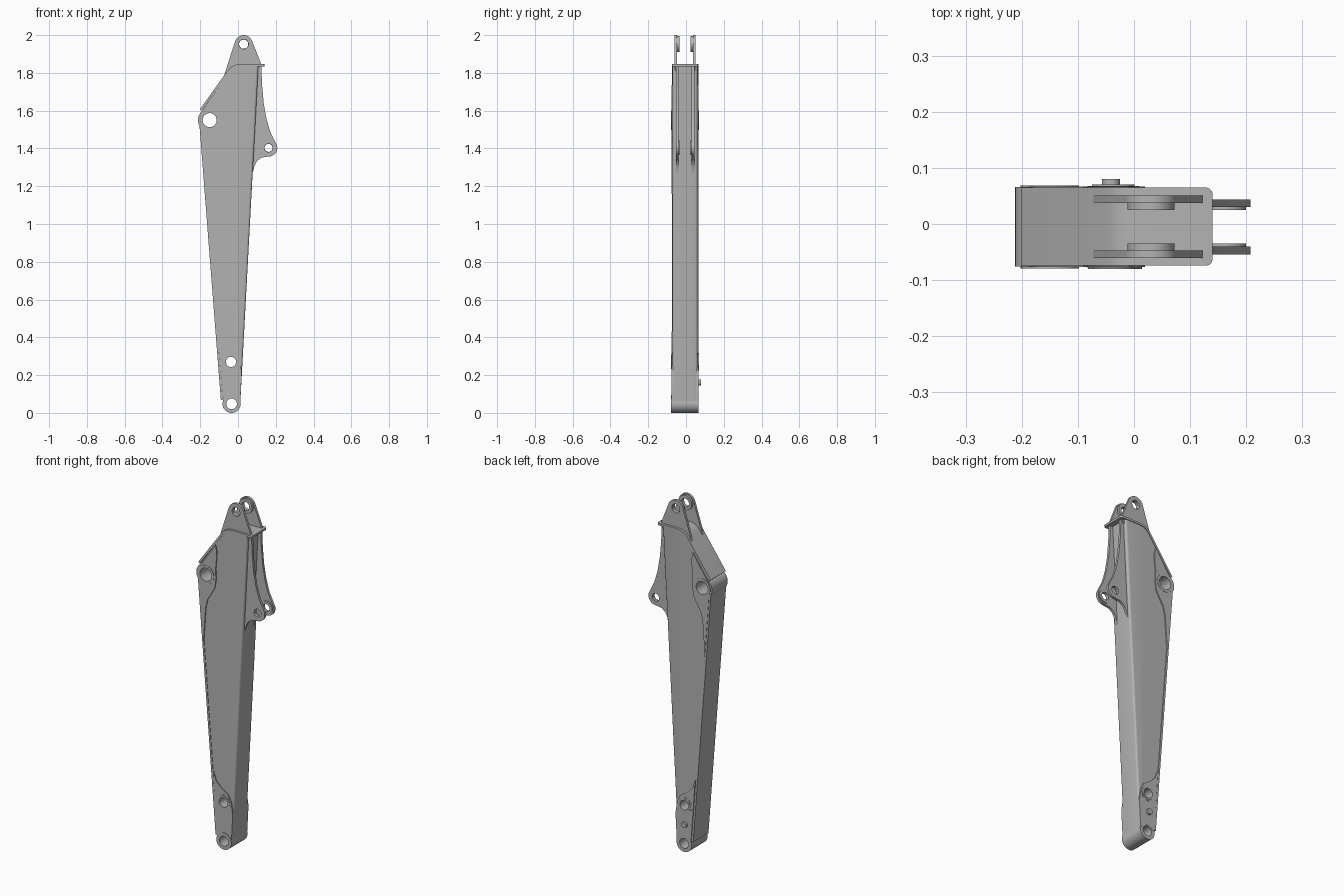
import bpy, bmesh
from math import cos, sin, pi, radians
from mathutils import Vector

if "Cube" in bpy.data.objects:
    bpy.data.objects.remove(bpy.data.objects["Cube"])

steel = bpy.data.materials.new("plain_grey_steel")
steel.use_nodes = True
grey = (0.45, 0.45, 0.45, 1)
steel.diffuse_color = grey
steel.node_tree.nodes["Principled BSDF"].inputs["Base Color"].default_value = grey


def arc(x, z, r, start, end, n=16):
    """Points along an arc in the x-z plane, angles in degrees."""
    angles = [radians(start + (end - start) * i / n) for i in range(n + 1)]
    return [(x + r * cos(a), z + r * sin(a)) for a in angles]


def circle(x, z, r, n=40):
    return arc(x, z, r, 0, 360, n)[:-1]


def strip(line, thick):
    """Outline of a bent plate lying to the left of a line."""
    pts = [Vector(p) for p in line]
    outer = []
    for i, p in enumerate(pts):
        d = (pts[min(i + 1, len(pts) - 1)] - pts[max(i - 1, 0)]).normalized()
        outer.append(p + Vector((-d.y, d.x)) * thick)
    return pts + outer[::-1]


def prism(name, outline, y0, y1, holes=(), round_if=None, radius=0.012):
    """Extrude an x-z outline across y, round chosen edges, drill holes."""
    bm = bmesh.new()
    face = bm.faces.new([bm.verts.new((x, y0, z)) for x, z in outline])
    new = bmesh.ops.extrude_face_region(bm, geom=[face])["geom"]
    bmesh.ops.translate(bm, vec=(0, y1 - y0, 0),
                        verts=[g for g in new if isinstance(g, bmesh.types.BMVert)])
    bmesh.ops.recalc_face_normals(bm, faces=bm.faces)
    if round_if:
        edges = [e for e in bm.edges if round_if(*(v.co for v in e.verts))]
        bmesh.ops.bevel(bm, geom=edges, offset=radius, segments=5,
                        profile=0.5, affect='EDGES')
    mesh = bpy.data.meshes.new(name)
    bm.to_mesh(mesh)
    bm.free()
    mesh.materials.append(steel)
    obj = bpy.data.objects.new(name, mesh)
    bpy.context.collection.objects.link(obj)
    bpy.ops.object.select_all(action='DESELECT')
    obj.select_set(True)
    bpy.context.view_layer.objects.active = obj
    for x, z, r in holes:
        cutter = prism("cutter", circle(x, z, r), y0 - 0.05, y1 + 0.05)
        cutter.hide_render = True
        bpy.context.view_layer.objects.active = obj
        mod = obj.modifiers.new("drill", 'BOOLEAN')
        mod.operation, mod.solver, mod.object = 'DIFFERENCE', 'EXACT', cutter
        bpy.ops.object.modifier_apply(modifier=mod.name)
        bpy.data.objects.remove(cutter)
    bpy.ops.object.select_all(action='DESELECT')
    obj.select_set(True)
    bpy.context.view_layer.objects.active = obj
    bpy.ops.object.shade_smooth_by_angle(angle=radians(30))
    return obj


def ring(name, x, z, r, hole, y0, y1):
    return prism(name, circle(x, z, r), y0, y1, [(x, z, hole)])


MID = -0.005                      # middle of the arm's width
UPPER, LOWER, TIP = (-0.15, 1.55), (-0.037, 0.27), (-0.034, 0.048)
bores = [(*UPPER, 0.046), (*LOWER, 0.034), (*TIP, 0.034)]

# Tapered box of the arm, rounded along its back corners
prism("arm_body",
      [(-0.078, 0.05), (0.012, 0.05), (0.108, 1.835), (-0.005, 1.835),
       (-0.04, 1.815), (-0.19, 1.6), (-0.195, 1.53)],
      -0.071, 0.061, bores,
      lambda a, b: abs(a.y - b.y) < 0.001 and min(a.x, b.x) > 0.01 and abs(a.z - b.z) > 1)

# Cover plates along the front edge and over the top
prism("front_cover_plate", strip([(-0.08, 0.07), (-0.194, 1.535)], 0.011), -0.074, 0.065)
prism("top_cover_plate",
      strip([(0.14, 1.834), (0.01, 1.834), (-0.012, 1.831), (-0.03, 1.822),
             (-0.045, 1.806), (-0.192, 1.6)], -0.012), -0.074, 0.065, (),
      lambda a, b: min(a.x, b.x) > 0.135 and abs(a.y - b.y) < 0.001)

# Thin reinforcing pads standing proud of both sides
prism("upper_side_pad",
      [(-0.188, 1.59), (-0.09, 1.735), (-0.082, 1.7), (-0.083, 1.66),
       (-0.089, 1.6), (-0.087, 1.54), (-0.094, 1.49), (-0.115, 1.45), (-0.14, 1.41),
       (-0.152, 1.36), (-0.158, 1.28), (-0.166, 1.16), (-0.194, 1.52)],
      -0.077, 0.067, bores[:1])
prism("lower_side_pad",
      [(-0.078, 0.06), (0.012, 0.06), (0.02, 0.21), (0.01, 0.28), (-0.01, 0.32),
       (-0.05, 0.345), (-0.085, 0.38), (-0.105, 0.43)],
      -0.077, 0.067, bores[1:])

# Pivot tubes
ring("upper_pivot_collar", *UPPER, 0.062, 0.048, -0.076, 0.066)
ring("upper_pivot_tube", *UPPER, 0.052, 0.037, -0.079, 0.069)
ring("lower_pivot_collar", *LOWER, 0.046, 0.036, -0.078, 0.068)
ring("lower_pivot_tube", *LOWER, 0.038, 0.027, -0.08, 0.07)
ring("tip_pivot_tube", *TIP, 0.048, 0.028, -0.08, 0.066)

# Small stop pin on the back side
prism("stop_pin", circle(-0.041, 0.16, 0.016), 0.05, 0.08)

# Paired lugs on the top and on the back
top_lug = ([(0.125, 1.838), (0.118, 1.86)] + arc(0.03, 1.952, 0.048, 20, 160)
           + [(-0.05, 1.86), (-0.084, 1.752), (-0.06, 1.74), (0.0, 1.8), (0.1, 1.8)])
back_lug = ([(0.09, 1.83), (0.124, 1.834), (0.127, 1.74), (0.136, 1.64), (0.15, 1.56),
             (0.17, 1.49)] + arc(0.162, 1.403, 0.046, 35, -90)
            + [(0.125, 1.352), (0.102, 1.335), (0.088, 1.31), (0.079, 1.275), (0.06, 1.28)])
for side, s in (("left", -1), ("right", 1)):
    def span(a, b):
        return sorted((MID + s * a, MID + s * b))
    prism(side + "_top_lug", top_lug, *span(0.042, 0.056), [(0.03, 1.952, 0.025)])
    ring(side + "_top_lug_boss", 0.03, 1.952, 0.042, 0.024, *span(0.03, 0.044))
    prism(side + "_back_lug", back_lug, *span(0.035, 0.049), [(0.162, 1.403, 0.022)])
    ring(side + "_back_lug_boss", 0.162, 1.403, 0.038, 0.021, *span(0.03, 0.037))
